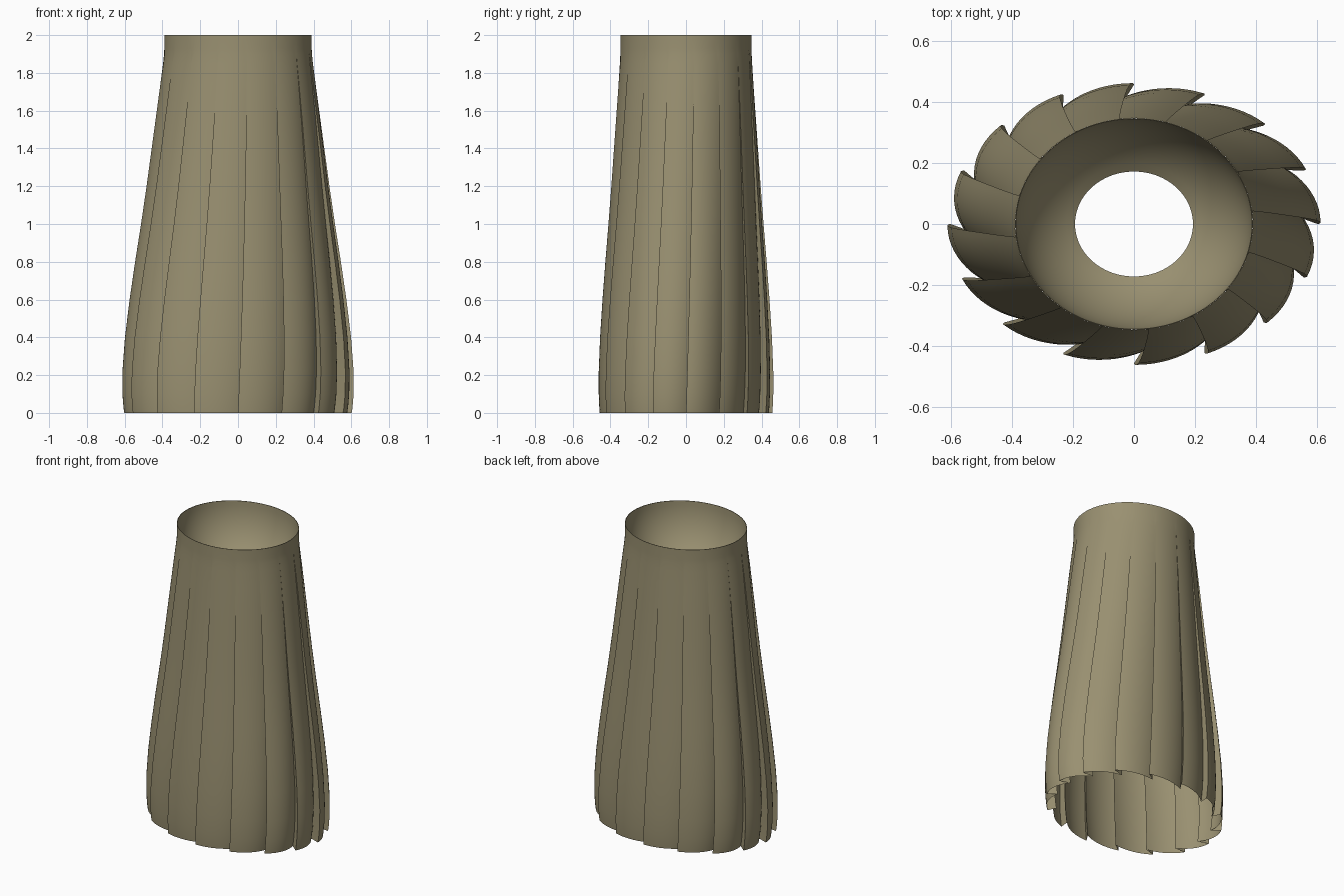
import bpy, bmesh, math

if "Cube" in bpy.data.objects:
    bpy.data.objects.remove(bpy.data.objects["Cube"], do_unlink=True)

# Single cloth colour
khaki = bpy.data.materials.new("khaki_cloth")
khaki.use_nodes = True
colour = (0.32, 0.28, 0.165, 1)
khaki.diffuse_color = colour
bsdf = khaki.node_tree.nodes["Principled BSDF"]
bsdf.inputs["Base Color"].default_value = colour
bsdf.inputs["Roughness"].default_value = 0.9

WAIST_X, WAIST_Y = 0.39, 0.347
FLARE_X, FLARE_Y = 0.222, 0.115
PLEATS, STEPS, BAND_Z = 16, 10, 1.93
# Height and share of the full flare
FLARE = [(0, .955), (.03, .975), (.1, 1), (.22, 1), (.4, .94), (.6, .83), (.8, .70),
         (1, .56), (1.2, .43), (1.4, .31), (1.6, .19), (1.75, .10), (1.85, .035),
         (1.9, .01), (BAND_Z, 0), (2, 0)]


def loft(name, rings, angle):
    """Skin closed rings of points into a smooth-shaded open tube."""
    bm = bmesh.new()
    loops = [[bm.verts.new(p) for p in ring] for ring in rings]
    n = len(loops[0])
    for low, high in zip(loops, loops[1:]):
        for i in range(n):
            j = (i + 1) % n
            bm.faces.new((low[i], low[j], high[j], high[i]))
    mesh = bpy.data.meshes.new(name)
    bm.to_mesh(mesh)
    bm.free()
    obj = bpy.data.objects.new(name, mesh)
    bpy.context.collection.objects.link(obj)
    mesh.materials.append(khaki)
    bpy.ops.object.select_all(action='DESELECT')
    bpy.context.view_layer.objects.active = obj
    obj.select_set(True)
    bpy.ops.object.shade_smooth_by_angle(angle=math.radians(angle))
    return obj


def pleat_ring(z, flare):
    """Knife pleats: each face sinks away from its fold and tucks under the next one."""
    depth = max(0, 1 - z / BAND_Z) ** 0.8
    twist = math.radians(7) * min(z / 1.9, 1)
    rx, ry = WAIST_X + FLARE_X * flare, WAIST_Y + FLARE_Y * flare
    ring = []
    for k in range(PLEATS):
        for i in range(STEPS + 1):
            s = i / STEPS * (1 + 0.16 * depth) if i < STEPS else 1 + 0.16 * depth
            if depth == 0:
                s = i / (STEPS + 1)
            a = (k + s) * math.tau / PLEATS + twist
            r = 1 - 0.085 * depth * s * s
            ring.append((rx * r * math.cos(a), ry * r * math.sin(a), z))
    return ring


loft("pleated_skirt", [pleat_ring(z, f) for z, f in FLARE], 40)

# Inner lining: a bowl that curves inward to an open oval
rings = []
for i in range(13):
    t = math.radians(60) * i / 12
    r = math.cos(t)
    rings.append([(WAIST_X * 0.992 * r * math.cos(a), WAIST_Y * 0.992 * r * math.sin(a),
                   2 - 0.4 * math.sin(t))
                  for a in (math.tau * j / 96 for j in range(96))])
loft("inner_lining", rings, 60)

# Thin rim closing the gap between the waistband and the lining
loft("waist_rim", [[(WAIST_X * k * math.cos(a), WAIST_Y * k * math.sin(a), 2)
                    for a in (math.tau * j / 96 for j in range(96))]
                   for k in (1, 0.992)], 30)
